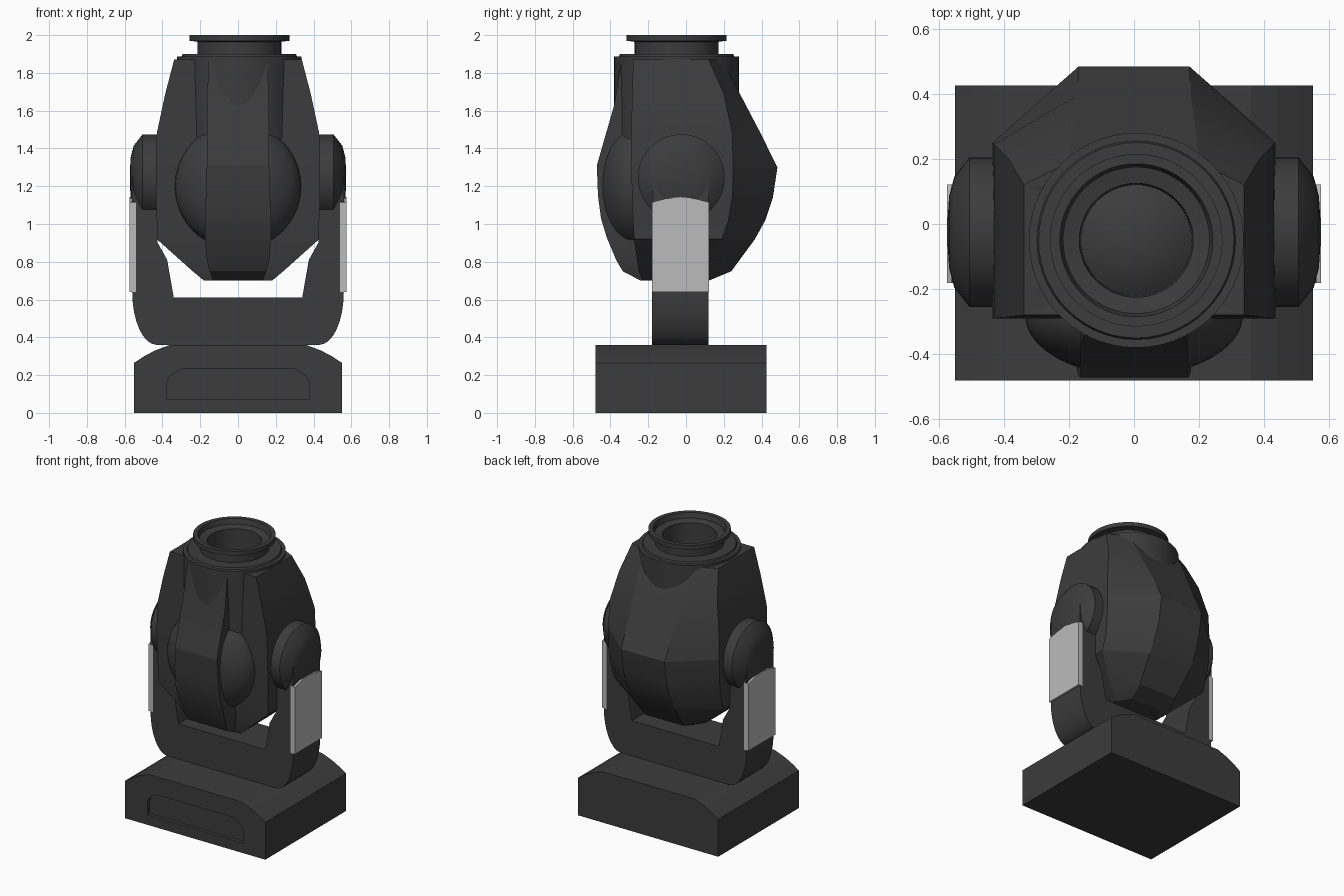
import bpy, bmesh
from math import sin, cos, pi, radians

if "Cube" in bpy.data.objects:
    bpy.data.objects.remove(bpy.data.objects["Cube"])


def material(name, v):
    m = bpy.data.materials.new(name)
    m.diffuse_color = (v, v, v, 1)
    m.use_nodes = True
    m.node_tree.nodes["Principled BSDF"].inputs["Base Color"].default_value = m.diffuse_color
    return m


DARK = material("dark_shell", 0.045)
LIGHT = material("light_panel", 0.5)


def finish(ob, mat, smooth):
    ob.data.materials.append(mat)
    if smooth:
        bpy.ops.object.select_all(action='DESELECT')
        ob.select_set(True)
        bpy.context.view_layer.objects.active = ob
        bpy.ops.object.shade_smooth_by_angle(angle=radians(smooth))
    return ob


def loft(name, rings, mat=DARK, smooth=0):
    """Skin a list of equal-length closed rings and cap both ends."""
    bm = bmesh.new()
    vs = [[bm.verts.new(p) for p in r] for r in rings]
    n = len(rings[0])
    for a, b in zip(vs, vs[1:]):
        for i in range(n):
            j = (i + 1) % n
            bm.faces.new((a[i], a[j], b[j], b[i]))
    bm.faces.new(vs[0][::-1])
    bm.faces.new(vs[-1])
    bmesh.ops.recalc_face_normals(bm, faces=bm.faces)
    me = bpy.data.meshes.new(name)
    bm.to_mesh(me)
    bm.free()
    ob = bpy.data.objects.new(name, me)
    bpy.context.collection.objects.link(ob)
    return finish(ob, mat, smooth)


def prism_y(name, xz, y0, y1, smooth=0):
    return loft(name, [[(x, y, z) for x, z in xz] for y in (y0, y1)], DARK, smooth)


def lathe(name, profile, place, n=48):
    """place(u, v, t) maps the circle coordinates and axial position to 3D."""
    angles = [2 * pi * i / n for i in range(n)]
    return loft(name, [[place(r * cos(a), r * sin(a), t) for a in angles]
                       for r, t in profile], DARK, 30)


def cut(ob, cutter):
    cutter.hide_render = True
    cutter.display_type = 'WIRE'
    mod = ob.modifiers.new("cut", 'BOOLEAN')
    mod.operation = 'DIFFERENCE'
    mod.object = cutter
    bpy.context.view_layer.objects.active = ob
    bpy.ops.object.modifier_apply(modifier=mod.name)
    bpy.data.objects.remove(cutter)


def mirrored(half):
    return half + [(-x, z) for x, z in reversed(half)]


# Base with sloping shoulders and a recessed front control panel
base = prism_y("base", mirrored([(.55, 0), (.55, .265), (.5, .298), (.44, .33), (.36, .36)]),
               -.48, .425)
cut(base, prism_y("panel_cutter",
                  mirrored([(.375, .07), (.375, .165), (.36, .195), (.3, .232)]), -.6, -.455))

# U-shaped yoke
corner = [(.43 + .13 * sin(a), .64 - .28 * cos(a)) for a in [i * pi / 16 for i in range(9)]]
outer = corner + [(.56, 1.25)]
inner = [(.425, 1.25), (.425, .9), (.375, .81), (.34, .61)]
prism_y("yoke", mirrored(outer + inner)[:], -.18, .12, 30)

# Pivot hubs, bevelled caps and pale arm panels on both sides
for s, side in ((1, "right"), (-1, "left")):
    lathe(side + "_pivot", [(.23, .40), (.23, .505), (.17, .552), (.11, .568), (.03, .573)],
          lambda u, v, t: (s * t, u - .025, v + 1.245), 40)
    outline = [(-.181, .64), (.121, .64), (.121, 1.115), (.045, 1.135), (-.03, 1.142),
               (-.105, 1.135), (-.181, 1.115)]
    loft(side + "_arm_panel", [[(s * x, y, z) for y, z in outline] for x in (.54, .574)], LIGHT)

# Faceted head: z, half width, front y, side back y, spine half width, spine y
sections = [(1.87, .338, -.28, .12, .20, .19), (1.69, .385, -.285, .20, .19, .285),
            (1.48, .43, -.29, .245, .175, .395), (1.30, .435, -.29, .25, .17, .484),
            (1.14, .435, -.285, .245, .17, .46), (1.02, .43, -.28, .225, .17, .42),
            (.92, .43, -.275, .19, .17, .365), (.75, .24, -.25, .06, .15, .24),
            (.70, .18, -.23, .03, .12, .12)]
head = loft("head_shell", [[(w, f, z), (w, b, z), (c, h, z), (-c, h, z), (-w, b, z), (-w, f, z)]
                           for z, w, f, b, c, h in sections], DARK, 16)


def up(u, v, t):
    return (u + .007, v - .05, t)


cut(head, lathe("lens_cutter", [(.2, 1.72), (.2, 2.1)], up))

# Lens barrel with collar, neck, rim and stepped bore ending in a domed lens
lathe("lens_barrel", [(.33, 1.45), (.33, 1.87), (.33, 1.888), (.305, 1.888), (.3, 1.9), (.222, 1.9),
                      (.222, 1.965), (.265, 1.97), (.265, 2.0), (.235, 2.0), (.225, 1.965),
                      (.175, 1.955), (.17, 1.78), (.13, 1.805), (.07, 1.825), (.01, 1.83)], up, 56)

# Rounded front bulge
bpy.ops.mesh.primitive_uv_sphere_add(segments=40, ring_count=20, location=(0, -.28, 1.2))
bulge = bpy.context.object
bulge.name = "front_bulge"
bulge.scale = (.335, .187, .335)
finish(bulge, DARK, 30)

# Front spine strip: half width, front y, back y, z
spine = [(.155, -.342, -.27, 1.87), (.165, -.38, -.27, 1.63), (.165, -.472, -.27, 1.31),
         (.17, -.466, -.25, 1.15), (.175, -.45, -.22, 1.03), (.175, -.42, -.2, .93),
         (.165, -.37, -.2, .81), (.15, -.335, -.2, .75), (.13, -.24, -.15, .70)]
loft("front_spine", [[(-w, f, z), (w, f, z), (w, b, z), (-w, b, z)] for w, f, b, z in spine],
     DARK, 16)
